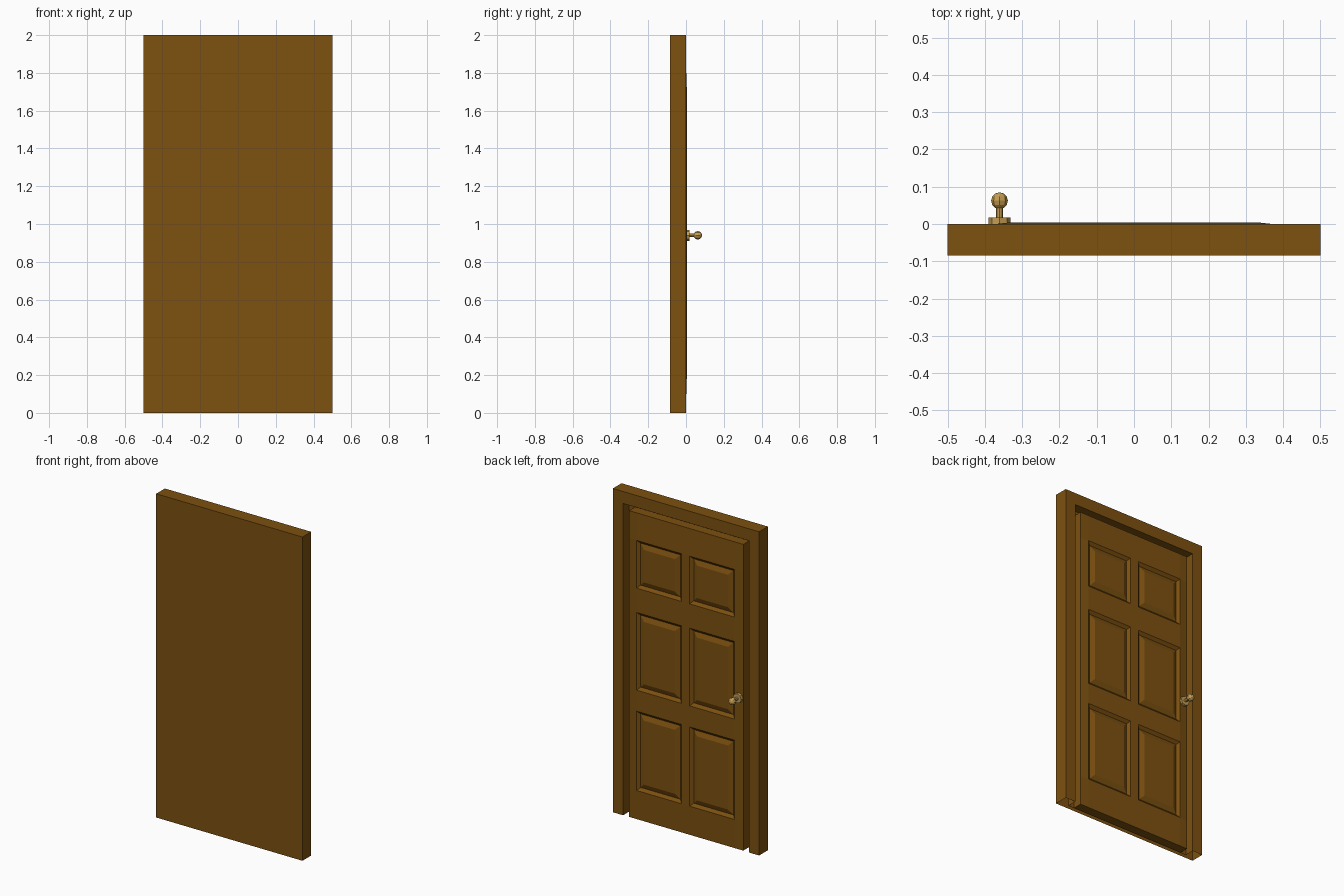
import bpy, bmesh, math

if "Cube" in bpy.data.objects:
    bpy.data.objects.remove(bpy.data.objects["Cube"])


def material(name, color):
    m = bpy.data.materials.new(name)
    m.diffuse_color = (*color, 1)
    m.use_nodes = True
    m.node_tree.nodes["Principled BSDF"].inputs["Base Color"].default_value = m.diffuse_color
    return m


wood = material("brown_wood", (0.205, 0.082, 0.005))
brass = material("brass", (0.56, 0.34, 0.085))


def make_object(name, bm, mat):
    mesh = bpy.data.meshes.new(name)
    bm.to_mesh(mesh)
    bm.free()
    mesh.materials.append(mat)
    ob = bpy.data.objects.new(name, mesh)
    bpy.context.collection.objects.link(ob)
    return ob


# door frame: U-shaped surround with a solid front plate, open underneath
bm = bmesh.new()


def arch(half, top, y):
    return [bm.verts.new(p) for p in
            ((-half, y, 0), (-half, y, top), (half, y, top), (half, y, 0))]


arches = [arch(0.5, 2.0, -0.085), arch(0.5, 2.0, 0.0),
          arch(0.43, 1.926, 0.0), arch(0.43, 1.926, -0.06)]
for a, b in zip(arches, arches[1:]):
    for i in range(3):
        bm.faces.new((a[i], a[i + 1], b[i + 1], b[i]))
bm.faces.new(arches[0])
bm.faces.new(arches[-1])
bmesh.ops.recalc_face_normals(bm, faces=bm.faces[:])
make_object("door_frame", bm, wood)

# door leaf: grid of stiles and rails with six raised-and-fielded panels
xs = [-0.39, -0.335, -0.028, 0.028, 0.335, 0.39]
zs = [0.0, 0.18, 0.67, 0.80, 1.28, 1.43, 1.725, 1.892]
bm = bmesh.new()
grid = []
for i, x in enumerate(xs):
    column = []
    for j, z in enumerate(zs):
        rim = i in (0, len(xs) - 1) or j in (0, len(zs) - 1)
        column.append(bm.verts.new((x, -0.002 if rim else 0.004, z)))
    grid.append(column)
panels = []
for i in range(len(xs) - 1):
    for j in range(len(zs) - 1):
        f = bm.faces.new((grid[i][j], grid[i][j + 1],
                          grid[i + 1][j + 1], grid[i + 1][j]))
        if i % 2 and j % 2:
            panels.append(f)
bm.normal_update()
rim_edges = [e for e in bm.edges if e.is_boundary]
# sunk moulding, then the raised field
bmesh.ops.inset_individual(bm, faces=panels, thickness=0.025, depth=-0.015)
bm.normal_update()
bmesh.ops.inset_individual(bm, faces=panels, thickness=0.042, depth=0.012)
# leaf thickness
ext = bmesh.ops.extrude_edge_only(bm, edges=rim_edges)["geom"]
for v in (g for g in ext if isinstance(g, bmesh.types.BMVert)):
    v.co.y = -0.059
bmesh.ops.holes_fill(bm, edges=[e for e in bm.edges if e.is_boundary], sides=0)
bmesh.ops.recalc_face_normals(bm, faces=bm.faces[:])
make_object("door_leaf", bm, wood)

# door knob: rosette, stem and ball along +y
KX, KZ = -0.361, 0.94


def knob_cylinder(name, radius, y0, y1):
    bpy.ops.mesh.primitive_cylinder_add(
        vertices=8, radius=radius, depth=y1 - y0,
        location=(KX, (y0 + y1) / 2, KZ), rotation=(math.pi / 2, 0, 0))
    ob = bpy.context.object
    ob.name = name
    ob.data.materials.append(brass)


knob_cylinder("knob_rosette", 0.029, 0.0, 0.018)
knob_cylinder("knob_stem", 0.010, 0.015, 0.047)
bpy.ops.mesh.primitive_uv_sphere_add(
    segments=8, ring_count=6, radius=0.0225,
    location=(KX, 0.0625, KZ), rotation=(math.pi / 2, 0, 0))
ball = bpy.context.object
ball.name = "knob_ball"
ball.data.materials.append(brass)
